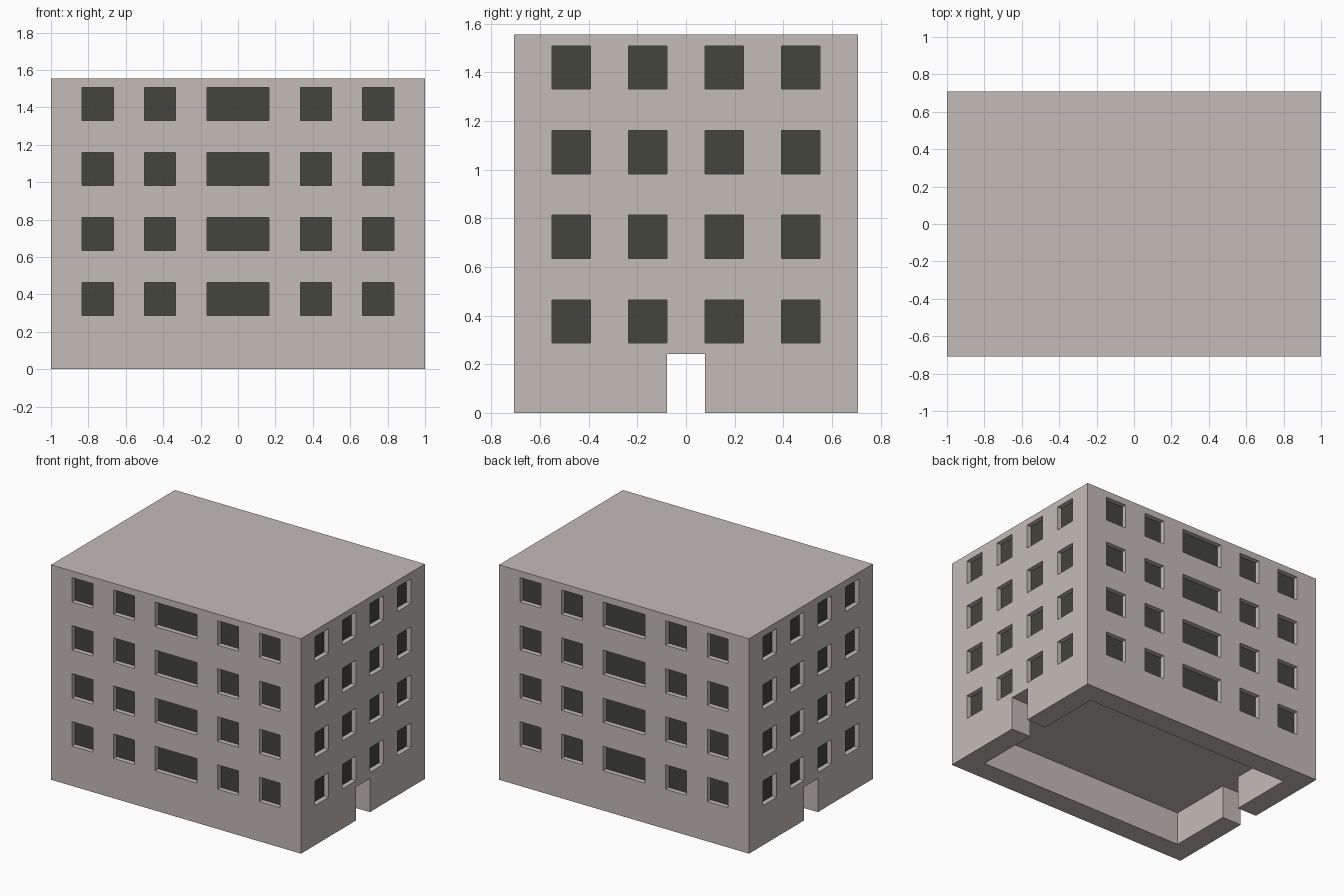
import bpy
import bmesh
from mathutils import Matrix, Vector

if "Cube" in bpy.data.objects:
    bpy.data.objects.remove(bpy.data.objects["Cube"], do_unlink=True)

HALF_X, HALF_Y, HEIGHT = 1.0, 0.708, 1.555
UX, UY = HALF_X / 6, HALF_Y / 9       # window spacing modules
RECESS = 0.035                        # window depth
WALL, HALL_TOP, GATE = 0.157, 0.242, 0.079
SILLS = [0.288 + 0.3475 * i for i in range(4)]
WIN_H = 0.177


def material(name, rgb):
    mat = bpy.data.materials.new(name)
    mat.use_nodes = True
    mat.diffuse_color = (*rgb, 1)
    mat.node_tree.nodes["Principled BSDF"].inputs["Base Color"].default_value = (*rgb, 1)
    return mat


def add_box(bm, lo, hi):
    lo, hi = Vector(lo), Vector(hi)
    bmesh.ops.create_cube(bm, size=1, matrix=Matrix.Translation((lo + hi) / 2)
                          @ Matrix.Diagonal((*(hi - lo), 1)))


def finish(name, bm):
    bmesh.ops.recalc_face_normals(bm, faces=bm.faces)
    mesh = bpy.data.meshes.new(name)
    bm.to_mesh(mesh)
    bm.free()
    obj = bpy.data.objects.new(name, mesh)
    bpy.context.collection.objects.link(obj)
    return obj


stone = material("warm grey stone", (0.546, 0.503, 0.479))
glass = material("dark window glass", (0.056, 0.058, 0.047))

# Solid block
bm = bmesh.new()
add_box(bm, (-HALF_X, -HALF_Y, 0), (HALF_X, HALF_Y, HEIGHT))
building = finish("building", bm)
building.data.materials.append(stone)
building.data.materials.append(glass)

# Window recesses on all four sides
bm = bmesh.new()
for z in SILLS:
    for side in (-1, 1):
        for a, b in ((-5, -4), (-3, -2), (-1, 1), (2, 3), (4, 5)):
            y = sorted((side * (HALF_Y - RECESS), side * (HALF_Y + RECESS)))
            add_box(bm, (a * UX, y[0], z), (b * UX, y[1], z + WIN_H))
        for a in (-7, -3, 1, 5):
            x = sorted((side * (HALF_X - RECESS), side * (HALF_X + RECESS)))
            add_box(bm, (x[0], a * UY, z), (x[1], (a + 2) * UY, z + WIN_H))

# Ground floor hall with a gateway through each end, as one cross-shaped prism
ix, iy, out = HALF_X - WALL, HALF_Y - WALL, HALF_X + 0.1
quarter = [(out, GATE), (ix, GATE), (ix, iy)]
outline = quarter + [(-x, y) for x, y in reversed(quarter)]
outline += [(-x, -y) for x, y in outline]
floor = bm.faces.new([bm.verts.new((x, y, -0.1)) for x, y in outline])
top = bmesh.ops.extrude_face_region(bm, geom=[floor])["geom"]
bmesh.ops.translate(bm, vec=(0, 0, HALL_TOP + 0.1),
                    verts=[v for v in top if isinstance(v, bmesh.types.BMVert)])
cutter = finish("opening_cutter", bm)
cutter.hide_render = True

# Cut the openings and keep the result as plain mesh
cut = building.modifiers.new("openings", 'BOOLEAN')
cut.operation, cut.solver, cut.object = 'DIFFERENCE', 'EXACT', cutter
bpy.context.view_layer.update()
evaluated = building.evaluated_get(bpy.context.evaluated_depsgraph_get())
result = bpy.data.meshes.new_from_object(evaluated)
building.modifiers.clear()
building.data = result
bpy.data.objects.remove(cutter, do_unlink=True)

# The back of each recess is glass
for face in result.polygons:
    c, n = face.center, face.normal
    deep_x = abs(n.x) > 0.9 and abs(abs(c.x) - HALF_X + RECESS) < 0.002
    deep_y = abs(n.y) > 0.9 and abs(abs(c.y) - HALF_Y + RECESS) < 0.002
    face.material_index = 1 if deep_x or deep_y else 0
    face.use_smooth = False
